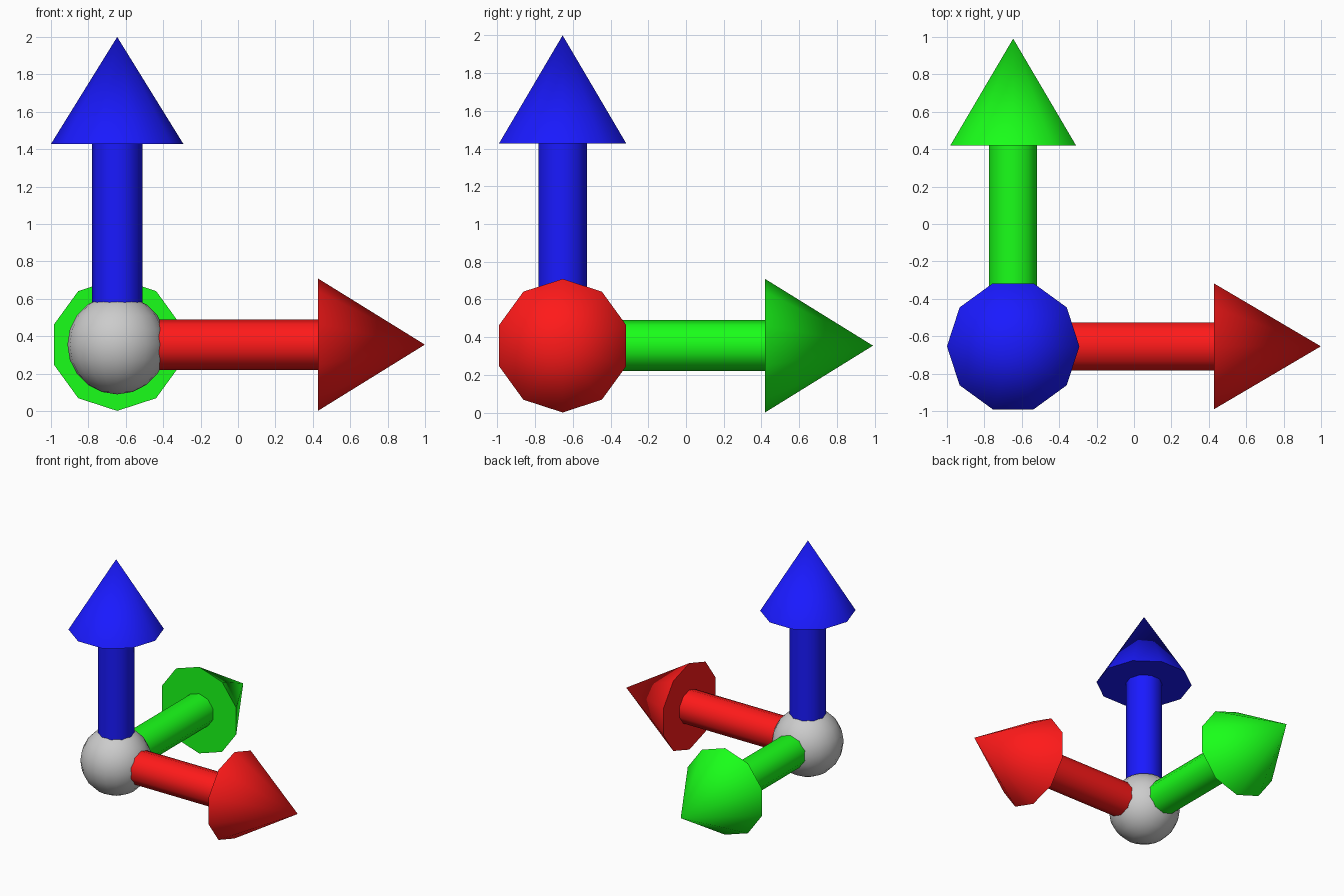
import bpy, bmesh
from math import cos, sin, tau, radians
from mathutils import Vector

if "Cube" in bpy.data.objects:
    bpy.data.objects.remove(bpy.data.objects["Cube"])

CENTER = Vector((-0.646, -0.654, 0.355))
SIDES = 10
SHAFT_R, HEAD_R, BALL_R = 0.135, 0.354, 0.266
HEAD_START, TIP = 1.073, 1.645
X, Y, Z = Vector((1, 0, 0)), Vector((0, 1, 0)), Vector((0, 0, 1))


def finish(name, bm, color=None):
    bmesh.ops.recalc_face_normals(bm, faces=bm.faces)
    mesh = bpy.data.meshes.new(name)
    bm.to_mesh(mesh)
    bm.free()
    obj = bpy.data.objects.new(name, mesh)
    bpy.context.collection.objects.link(obj)
    obj.location = CENTER
    if color:
        mesh.materials.append(color)
    bpy.ops.object.select_all(action='DESELECT')
    obj.select_set(True)
    bpy.context.view_layer.objects.active = obj
    bpy.ops.object.shade_smooth_by_angle(angle=radians(42))


def ring(bm, axis, corner, radius, dist):
    side = axis.cross(corner)
    return [bm.verts.new(axis * dist + radius * (corner * cos(tau * i / SIDES) + side * sin(tau * i / SIDES)))
            for i in range(SIDES)]


def arrow(name, axis, corner, rgb):
    mat = bpy.data.materials.new(name + "_color")
    mat.diffuse_color = (*rgb, 1)
    mat.use_nodes = True
    mat.node_tree.nodes["Principled BSDF"].inputs["Base Color"].default_value = mat.diffuse_color
    # Shaft: ten-sided prism from the ball to the head
    bm = bmesh.new()
    a = ring(bm, axis, corner, SHAFT_R, 0.0)
    b = ring(bm, axis, corner, SHAFT_R, HEAD_START)
    bm.faces.new(a)
    bm.faces.new(b)
    for i in range(SIDES):
        j = (i + 1) % SIDES
        bm.faces.new((a[i], a[j], b[j], b[i]))
    finish(name + "_shaft", bm, mat)
    # Head: ten-sided cone
    bm = bmesh.new()
    a = ring(bm, axis, corner, HEAD_R, HEAD_START)
    tip = bm.verts.new(axis * TIP)
    bm.faces.new(a)
    for i in range(SIDES):
        bm.faces.new((a[i], a[(i + 1) % SIDES], tip))
    finish(name + "_head", bm, mat)


# Three axis arrows
arrow("x_arrow", X, Z, (1, 0.01, 0.01))
arrow("y_arrow", Y, Z, (0.01, 1, 0.01))
arrow("z_arrow", Z, X, (0.01, 0.01, 1))

# Grey ball at the origin of the arrows
bm = bmesh.new()
bmesh.ops.create_uvsphere(bm, u_segments=20, v_segments=10, radius=BALL_R)
finish("center_ball", bm)
